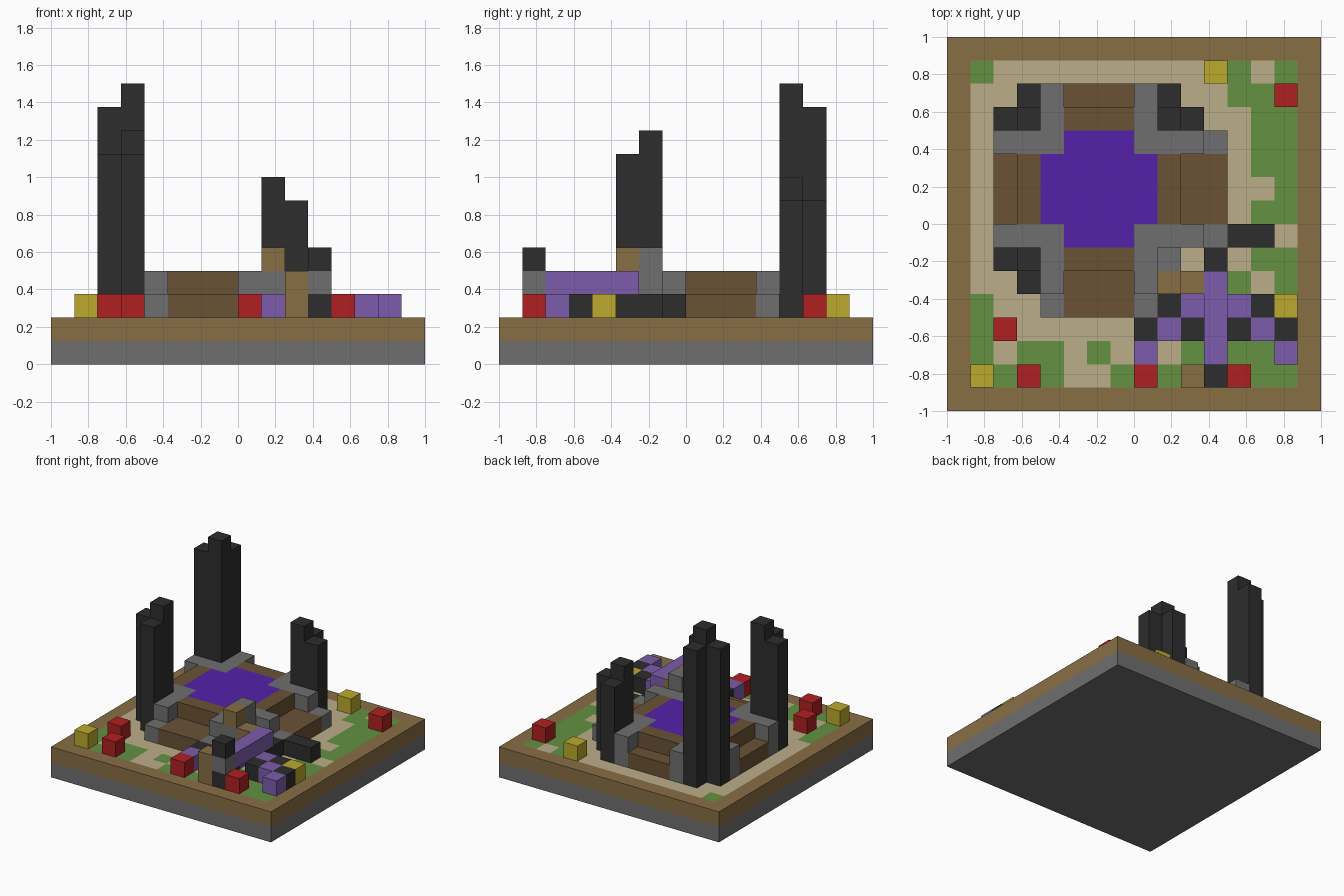
import bpy, bmesh

if "Cube" in bpy.data.objects:
    bpy.data.objects.remove(bpy.data.objects["Cube"])

U = 0.125  # size of one block


def material(name, code):
    srgb = [int(code[i:i + 2], 16) / 255 for i in (0, 2, 4)]
    col = [v / 12.92 if v < 0.04045 else ((v + 0.055) / 1.055) ** 2.4 for v in srgb] + [1]
    m = bpy.data.materials.new(name)
    m.use_nodes = True
    m.diffuse_color = col
    bsdf = m.node_tree.nodes["Principled BSDF"]
    bsdf.inputs["Base Color"].default_value = col
    bsdf.inputs["Roughness"].default_value = 0.9
    return m


STONE = material("stone grey", "6F6F70")
EARTH = material("earth brown", "886E45")
SAND = material("sand", "BCAE88")
GRASS = material("grass green", "639141")
WOOD = material("dark brown", "6B5235")
PORTAL = material("deep purple", "5521AA")
LILAC = material("lilac", "7C5CAB")
BLACK = material("charcoal", "2D2D2D")
RED = material("red", "B02022")
YELLOW = material("yellow", "BCAA2E")


def blocks(name, mat, boxes):
    """Boxes as (column, row, bottom, top, columns wide, rows deep) in block units."""
    bm = bmesh.new()
    for col, row, z0, z1, *size in boxes:
        w, d = size or (1, 1)
        made = bmesh.ops.create_cube(bm, size=1)["verts"]
        bmesh.ops.scale(bm, verts=made, vec=(w * U, d * U, (z1 - z0) * U))
        bmesh.ops.translate(bm, verts=made, vec=(
            (col + w / 2) * U - 1, 1 - (row + d / 2) * U, (z0 + z1) / 2 * U))
    return finish(name, bm, [mat])


def finish(name, bm, mats):
    me = bpy.data.meshes.new(name)
    bm.to_mesh(me)
    bm.free()
    for m in mats:
        me.materials.append(m)
    ob = bpy.data.objects.new(name, me)
    bpy.context.collection.objects.link(ob)
    return ob


# Stone base slab
blocks("stone_base", STONE, [(0, 0, 0, 1, 16, 16)])

# Earth layer, its top cells coloured as sand or grass
GROUND = """
................
.gsssssssssggsg.
.sssssssssssggg.
.ssssssssssssgg.
.ssssssssssssgg.
.ssssssssssssgg.
.sssssssssssssg.
.ssssssssssssgg.
.ssssssssssssss.
.ssssssssssssgg.
.sssssssssssgsg.
.gssssssssssggg.
.gsssssssssgggg.
.gsggsgsssggggg.
.ggggssggggggg g.
................""".replace(" ", "").split()
bm = bmesh.new()
bmesh.ops.create_grid(bm, x_segments=16, y_segments=16, size=1)
for f in bm.faces:
    c = f.calc_center_median()
    f.material_index = ".sg".index(GROUND[int((1 - c.y) / U)][int((c.x + 1) / U)])
bmesh.ops.translate(bm, verts=bm.verts, vec=(0, 0, 2 * U))
rim = [e for e in bm.edges if e.is_boundary]
skirt = bmesh.ops.extrude_edge_only(bm, edges=rim)["geom"]
for g in skirt:
    if isinstance(g, bmesh.types.BMVert):
        g.co.z = U
    elif isinstance(g, bmesh.types.BMFace):
        g.material_index = 0
for f in bm.faces:
    if abs(f.calc_center_median().z - 2 * U) > 0.01:
        f.material_index = 0
bmesh.ops.recalc_face_normals(bm, faces=bm.faces)
finish("ground", bm, [EARTH, SAND, GRASS])

# Pool in the middle of the platform
blocks("pool", PORTAL, [(4, 5, 2, 4, 5, 3), (5, 4, 2, 4, 3, 1), (5, 8, 2, 4, 3, 1)])

# Four flights of steps
blocks("steps", WOOD, [
    (5, 3, 2, 4, 3, 1), (5, 2, 2, 3, 3, 1),
    (5, 9, 2, 4, 3, 1), (5, 10, 2, 3, 3, 2),
    (3, 5, 2, 4, 1, 3), (2, 5, 2, 3, 1, 3),
    (9, 5, 2, 4, 1, 3), (10, 5, 2, 3, 2, 3)])

# Stone walls flanking the steps
walls = []
for row in (4, 8):
    walls += [(2, row, 2, 4, 3, 1), (8, row, 2, 4, 3, 1), (11, row, 2, 3)]
for col in (4, 8):
    walls += [(col, 2, 2, 4, 1, 2), (col, 9, 2, 4, 1, 2), (col, 11, 2, 3)]
blocks("step_walls", STONE, walls)


# Corner pillars: a tall core with two lower neighbours
def pillar(name, col, row, dx, dy, top):
    blocks(name, BLACK, [(col, row, 2, top), (col + dx, row, 2, top - 1),
                         (col, row + dy, 2, top - 1)])


pillar("back_right_pillar", 3, 3, -1, -1, 12)
pillar("back_left_pillar", 9, 3, 1, -1, 8)
pillar("front_right_pillar", 3, 9, -1, 1, 10)

# Broken pillar stump
blocks("stump_stone", STONE, [(9, 9, 2, 5), (9, 10, 2, 4)])
blocks("stump_cap", EARTH, [(9, 10, 4, 5), (10, 10, 3, 4)])

# Fallen beam with spreading arms
blocks("fallen_beam", LILAC, [(11, 10, 3, 4, 1, 4)])
blocks("beam_arms", LILAC, [(11 + s * i, 10 + i, 2, 3) for s in (-1, 1) for i in (1, 2, 3)])

# Dark rubble round the beam
blocks("rubble", BLACK, [(c, r, 2, 3) for c, r in (
    (12, 8), (13, 8), (11, 9), (10, 10), (11, 10), (9, 11), (13, 11),
    (8, 12), (10, 12), (12, 12), (14, 12))])

# Post at the end of the beam
blocks("post_dark", BLACK, [(11, 14, 2, 3), (11, 14, 4, 5)])
blocks("post_band", STONE, [(11, 14, 3, 4)])
blocks("post_side", EARTH, [(10, 14, 2, 4)])

# Flowers
blocks("red_flowers", RED, [(c, r, 2, 3) for c, r in (
    (14, 2), (2, 12), (3, 14), (8, 14), (12, 14))])
blocks("yellow_flowers", YELLOW, [(c, r, 2, 3) for c, r in ((11, 1), (14, 11), (1, 14))])
